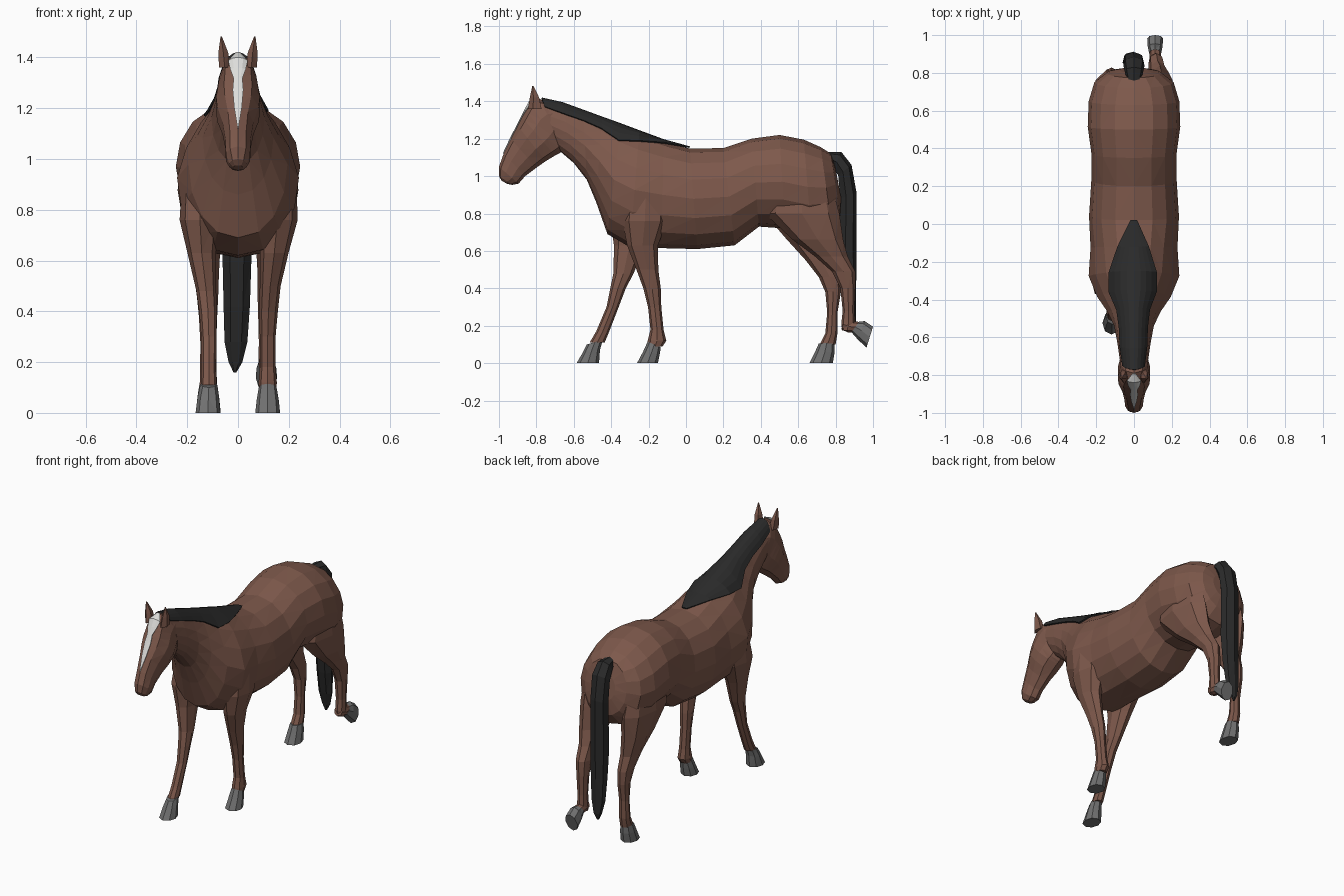
import bpy, bmesh, math

def material(name, rgb):
    m = bpy.data.materials.new(name)
    m.diffuse_color = (*rgb, 1)
    return m

BROWN = material("brown coat", (0.205, 0.098, 0.07))
BLACK = material("black hair", (0.023, 0.023, 0.023))
GREY = material("grey hoof", (0.165, 0.165, 0.165))
WHITE = material("white marking", (0.72, 0.72, 0.70))

def ring_point(r, t, s=1.0):
    """Ring = (y1, z1, y2, z2, half width[, x centre[, crest pinch]]); t = 0 is at point 1."""
    y1, z1, y2, z2, w = r[:5]
    xc = r[5] if len(r) > 5 else 0
    pinch = r[6] if len(r) > 6 else 0
    c, q = math.cos(t), math.sin(t)
    x = math.copysign(abs(q) ** 0.92, q) * w * s * (1 - pinch * max(c, 0))
    c *= s
    return (xc + x, (y1 + y2) / 2 + (y1 - y2) / 2 * c, (z1 + z2) / 2 + (z1 - z2) / 2 * c)

def finish(name, bm, mat):
    bmesh.ops.remove_doubles(bm, verts=bm.verts, dist=0.0005)
    bmesh.ops.recalc_face_normals(bm, faces=bm.faces)
    me = bpy.data.meshes.new(name)
    bm.to_mesh(me)
    bm.free()
    me.materials.append(mat)
    ob = bpy.data.objects.new(name, me)
    bpy.context.collection.objects.link(ob)
    return ob

def loft(name, rings, mat, n=8):
    bm = bmesh.new()
    vs = [[bm.verts.new(ring_point(r, 2 * math.pi * i / n)) for i in range(n)] for r in rings]
    for a, b in zip(vs, vs[1:]):
        for i in range(n):
            j = (i + 1) % n
            bm.faces.new((a[i], a[j], b[j], b[i]))
    bm.faces.new(vs[0])
    bm.faces.new(vs[-1])
    bmesh.ops.triangulate(bm, faces=bm.faces)
    return finish(name, bm, mat)

def strip(name, rings, angles, mat, scale, thick, n=6, lean=0):
    """A thin shell that follows the top of the given rings."""
    bm = bmesh.new()
    vs = []
    for r, a in zip(rings, angles):
        ts = [a * (2 * i / n - 1) for i in range(n + 1)]
        ts = [t * (1 + lean) if t < 0 else t * (1 - lean) for t in ts]
        vs.append([bm.verts.new(ring_point(r, math.radians(t), scale)) for t in ts])
    for a, b in zip(vs, vs[1:]):
        for i in range(n):
            bm.faces.new((a[i], a[i + 1], b[i + 1], b[i]))
    ob = finish(name, bm, mat)
    mod = ob.modifiers.new("thickness", "SOLIDIFY")
    mod.thickness, mod.offset = thick, 0
    return ob

# Torso from rump to withers, then the neck up to the poll
torso = [
    (0.80, 1.04, 0.83, 0.88, 0.075), (0.775, 1.12, 0.825, 0.79, 0.145),
    (0.72, 1.155, 0.78, 0.72, 0.21), (0.63, 1.195, 0.67, 0.69, 0.24),
    (0.50, 1.22, 0.53, 0.72, 0.245), (0.35, 1.20, 0.39, 0.73, 0.225),
    (0.20, 1.15, 0.26, 0.63, 0.226)]
neck = [
    (0.02, 1.147, 0.06, 0.61, 0.238, 0, 0), (-0.12, 1.185, -0.13, 0.615, 0.23, 0, 0.08),
    (-0.25, 1.232, -0.30, 0.62, 0.24, 0, 0.22), (-0.35, 1.27, -0.42, 0.69, 0.195, 0, 0.28),
    (-0.45, 1.308, -0.48, 0.86, 0.14, 0, 0.25), (-0.55, 1.346, -0.53, 0.98, 0.105, 0, 0.15),
    (-0.66, 1.387, -0.60, 1.07, 0.088, 0, 0.1), (-0.77, 1.412, -0.67, 1.13, 0.075, 0, 0.1)]
loft("body_and_neck", torso + neck, BROWN, 16)

# Mane draped over the crest of the neck, leaning to the left
strip("mane", neck, (3, 20, 36, 48, 45, 48, 54, 50), BLACK, 1.03, 0.008, 8, 0.06)

# Head, tapering from poll to muzzle
head = [
    (-0.72, 1.39, -0.63, 1.24, 0.06), (-0.79, 1.415, -0.65, 1.17, 0.075),
    (-0.835, 1.395, -0.665, 1.13, 0.08), (-0.857, 1.355, -0.68, 1.12, 0.085),
    (-0.877, 1.315, -0.70, 1.11, 0.09), (-0.90, 1.27, -0.75, 1.08, 0.085),
    (-0.937, 1.20, -0.80, 1.045, 0.064), (-0.975, 1.12, -0.86, 1.0, 0.052),
    (-1.0, 1.05, -0.895, 0.96, 0.05), (-1.0, 1.0, -0.93, 0.953, 0.036),
    (-0.985, 0.975, -0.955, 0.958, 0.02)]
loft("head", head, BROWN, 10)

# White forehead patch and narrow blaze down the face
strip("blaze", head[1:8], (5, 25, 18, 9, 12, 11, 1), WHITE, 1.03, 0.005, 4)

# Ears
for s, tag in ((-1, "left"), (1, "right")):
    loft("ear_" + tag, [
        (-0.845, 1.36, -0.765, 1.36, 0.024, s * 0.052),
        (-0.835, 1.42, -0.78, 1.42, 0.02, s * 0.058),
        (-0.822, 1.482, -0.814, 1.482, 0.003, s * 0.066)], BROWN, 5)

# Tail
loft("tail", [
    (0.755, 1.13, 0.765, 1.08, 0.035), (0.83, 1.13, 0.79, 1.04, 0.05),
    (0.885, 1.06, 0.81, 1.0, 0.057), (0.912, 0.91, 0.82, 0.88, 0.055, -0.003),
    (0.912, 0.60, 0.815, 0.60, 0.058, -0.004), (0.91, 0.42, 0.835, 0.42, 0.053, -0.005),
    (0.91, 0.28, 0.86, 0.28, 0.046, -0.008), (0.91, 0.20, 0.88, 0.20, 0.028, -0.01),
    (0.90, 0.16, 0.89, 0.16, 0.006, -0.012)], BLACK, 7)

def leg(name, side, spans, hoof):
    """spans: (front y, back y, height, half width, x centre)."""
    loft(name, [(a, z, b, z, w, side * x) for a, b, z, w, x in spans], BROWN)
    loft(name + "_hoof", [(*r, side * x) for *r, x in hoof], GREY)

# Front legs: left one reaches forward, right one stands under the chest
leg("front_leg_left", -1, [
    (-0.36, -0.16, 0.92, 0.065, 0.155), (-0.405, -0.15, 0.76, 0.08, 0.15),
    (-0.385, -0.22, 0.63, 0.056, 0.143), (-0.388, -0.28, 0.48, 0.039, 0.125),
    (-0.405, -0.322, 0.40, 0.035, 0.118), (-0.425, -0.36, 0.30, 0.03, 0.115),
    (-0.48, -0.41, 0.17, 0.029, 0.115), (-0.515, -0.435, 0.11, 0.031, 0.115)],
    [(-0.53, 0.10, -0.445, 0.125, 0.033, 0.115), (-0.55, 0.06, -0.46, 0.07, 0.042, 0.117),
     (-0.585, 0.0, -0.465, 0.0, 0.049, 0.118)])
leg("front_leg_right", 1, [
    (-0.32, -0.11, 0.92, 0.065, 0.165), (-0.34, -0.10, 0.76, 0.08, 0.155),
    (-0.315, -0.15, 0.63, 0.056, 0.143), (-0.265, -0.148, 0.50, 0.041, 0.127),
    (-0.228, -0.135, 0.40, 0.037, 0.12), (-0.203, -0.132, 0.30, 0.031, 0.117),
    (-0.19, -0.12, 0.18, 0.031, 0.117), (-0.205, -0.105, 0.12, 0.036, 0.117),
    (-0.205, -0.125, 0.09, 0.034, 0.117)],
    [(-0.205, 0.115, -0.135, 0.085, 0.035, 0.117), (-0.23, 0.06, -0.14, 0.05, 0.043, 0.117),
     (-0.262, 0.0, -0.15, 0.0, 0.049, 0.117)])

# Hind legs: left one stands, right one is lifted with the hoof trailing
thigh = [(0.45, 0.78, 0.95, 0.06, 0.15), (0.42, 0.82, 0.80, 0.085, 0.142)]
leg("hind_leg_left", -1, thigh + [
    (0.54, 0.81, 0.66, 0.068, 0.137), (0.64, 0.805, 0.55, 0.05, 0.125),
    (0.71, 0.828, 0.46, 0.042, 0.12), (0.745, 0.828, 0.38, 0.036, 0.118),
    (0.755, 0.81, 0.27, 0.031, 0.117), (0.745, 0.81, 0.16, 0.033, 0.117),
    (0.715, 0.80, 0.10, 0.034, 0.117)],
    [(0.71, 0.105, 0.795, 0.11, 0.036, 0.117), (0.69, 0.06, 0.795, 0.06, 0.043, 0.117),
     (0.66, 0.0, 0.785, 0.0, 0.049, 0.117)])
leg("hind_leg_right", 1, thigh + [
    (0.57, 0.84, 0.66, 0.066, 0.137), (0.69, 0.865, 0.57, 0.049, 0.125),
    (0.78, 0.905, 0.49, 0.042, 0.118), (0.825, 0.905, 0.40, 0.035, 0.114),
    (0.838, 0.90, 0.28, 0.03, 0.112), (0.83, 0.905, 0.21, 0.031, 0.112),
    (0.835, 0.89, 0.175, 0.028, 0.112)],
    [(0.925, 0.222, 0.885, 0.165, 0.032, 0.112), (0.955, 0.225, 0.92, 0.125, 0.039, 0.112),
     (1.0, 0.195, 0.965, 0.083, 0.042, 0.112)])
# Pastern bending back to the lifted hoof
loft("hind_pastern_right", [
    (0.85, 0.235, 0.83, 0.18, 0.028, 0.112), (0.89, 0.225, 0.865, 0.165, 0.031, 0.112),
    (0.93, 0.22, 0.89, 0.165, 0.031, 0.112)], BROWN)
